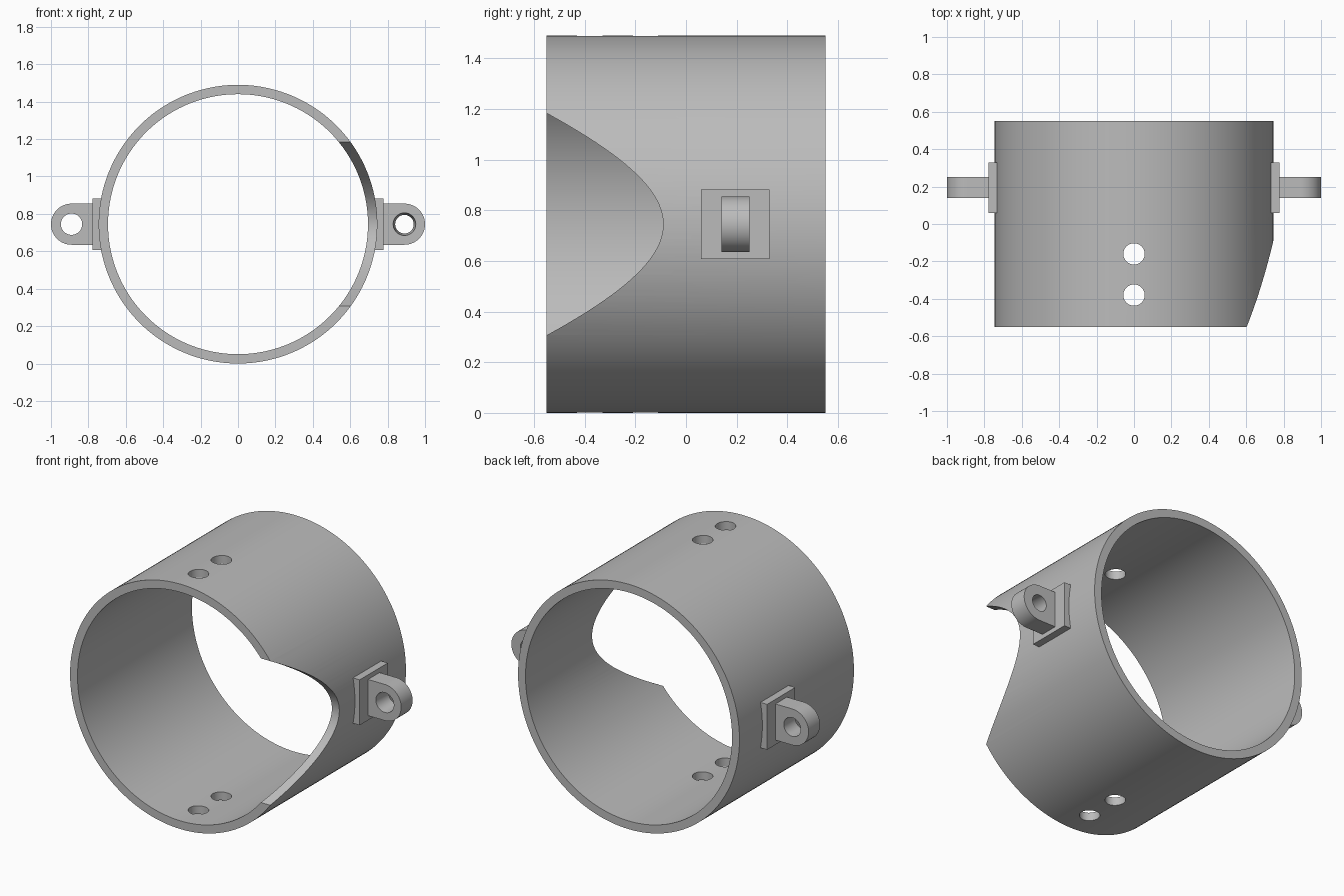
import bpy, bmesh, math
from mathutils import Matrix, Vector

cube = bpy.data.objects.get("Cube")
if cube:
    bpy.data.objects.remove(cube)

R_OUT, R_IN, HALF = 0.745, 0.695, 0.55
MID = R_OUT                      # height of the ring axis
LUG_X, LUG_Y = 0.89, 0.195       # eye centre
LUG_R, LUG_T = 0.11, 0.055       # eye radius and half thickness

grey = bpy.data.materials.new("plain grey")
grey.use_nodes = True
colour = (0.5, 0.5, 0.5, 1)
grey.diffuse_color = colour
grey.node_tree.nodes["Principled BSDF"].inputs["Base Color"].default_value = colour


def finish(name, bm):
    bmesh.ops.recalc_face_normals(bm, faces=bm.faces)
    mesh = bpy.data.meshes.new(name)
    bm.to_mesh(mesh)
    bm.free()
    ob = bpy.data.objects.new(name, mesh)
    bpy.context.collection.objects.link(ob)
    mesh.materials.append(grey)
    return ob


def rod(name, axis, centre, r1, r2, length, sides):
    """Cylinder or cone along an axis, r1 at the low end."""
    bm = bmesh.new()
    turn = Vector((0, 0, 1)).rotation_difference(Vector(axis)).to_matrix().to_4x4()
    bmesh.ops.create_cone(bm, cap_ends=True, segments=sides, radius1=r1, radius2=r2,
                          depth=length, matrix=Matrix.Translation(centre) @ turn)
    return finish(name, bm)


def prism(name, points, shift):
    """Closed outline of 3D points, extruded by a vector."""
    bm = bmesh.new()
    face = bm.faces.new([bm.verts.new(p) for p in points])
    new = bmesh.ops.extrude_face_region(bm, geom=[face])["geom"]
    bmesh.ops.translate(bm, vec=shift, verts=[v for v in new if isinstance(v, bmesh.types.BMVert)])
    return finish(name, bm)


def cut(ob, cutters):
    bpy.context.view_layer.objects.active = ob
    for c in cutters:
        c.hide_render = True
        mod = ob.modifiers.new("cut", "BOOLEAN")
        mod.operation, mod.solver, mod.object = "DIFFERENCE", "EXACT", c
        bpy.ops.object.modifier_apply(modifier=mod.name)
        bpy.data.objects.remove(c)


def smooth(ob):
    bpy.ops.object.select_all(action="DESELECT")
    ob.select_set(True)
    bpy.context.view_layer.objects.active = ob
    bpy.ops.object.shade_smooth_by_angle(angle=math.radians(30))


# Ring with bore, rounded notch on its left front edge, and two pairs of holes
ring = rod("ring", (0, 1, 0), (0, 0, MID), R_OUT, R_OUT, 2 * HALF, 160)
bore = rod("bore_cutter", (0, 1, 0), (0, 0, MID), R_IN, R_IN, 3 * HALF, 160)
outline = []
for i in range(-24, 25):
    t = 0.6 * (i / 24) ** 2
    z = math.copysign(math.sqrt(0.354 * t + 0.138 * t * t), i)
    outline.append((0.2, -0.09 - t, MID + z))
notch = prism("notch_cutter", outline, (1, 0, 0))
holes = [rod("hole_cutter", (0, 0, 1), (0, y, MID), 0.057, 0.057, 2, 48) for y in (-0.16, -0.38)]
cut(ring, [bore, notch] + holes)
smooth(ring)

# Mounting pad and eye lug on each side
for side, s in (("left", 1), ("right", -1)):
    pad_pts = [(s * x, 0.06, MID + z) for x, z in
               ((0.715, -0.138), (0.777, -0.138), (0.777, 0.138), (0.715, 0.138))]
    prism(side + "_pad", pad_pts, (0, 0.27, 0))

    arc = [math.pi * (i / 32 - 0.5) for i in range(33)]
    lug_pts = [(LUG_X + LUG_R * math.cos(a), LUG_R * math.sin(a)) for a in arc]
    lug_pts += [(0.73, LUG_R), (0.73, -LUG_R)]
    lug = prism(side + "_lug", [(s * x, LUG_Y - LUG_T, MID + z) for x, z in lug_pts],
                (0, 2 * LUG_T, 0))
    # The left eye tapers slightly towards the back
    front, back = (0.061, 0.049) if s > 0 else (0.057, 0.057)
    cut(lug, [rod("eye_cutter", (0, 1, 0), (s * LUG_X, LUG_Y, MID), front, back,
                  2 * LUG_T + 0.01, 48)])
    smooth(lug)
